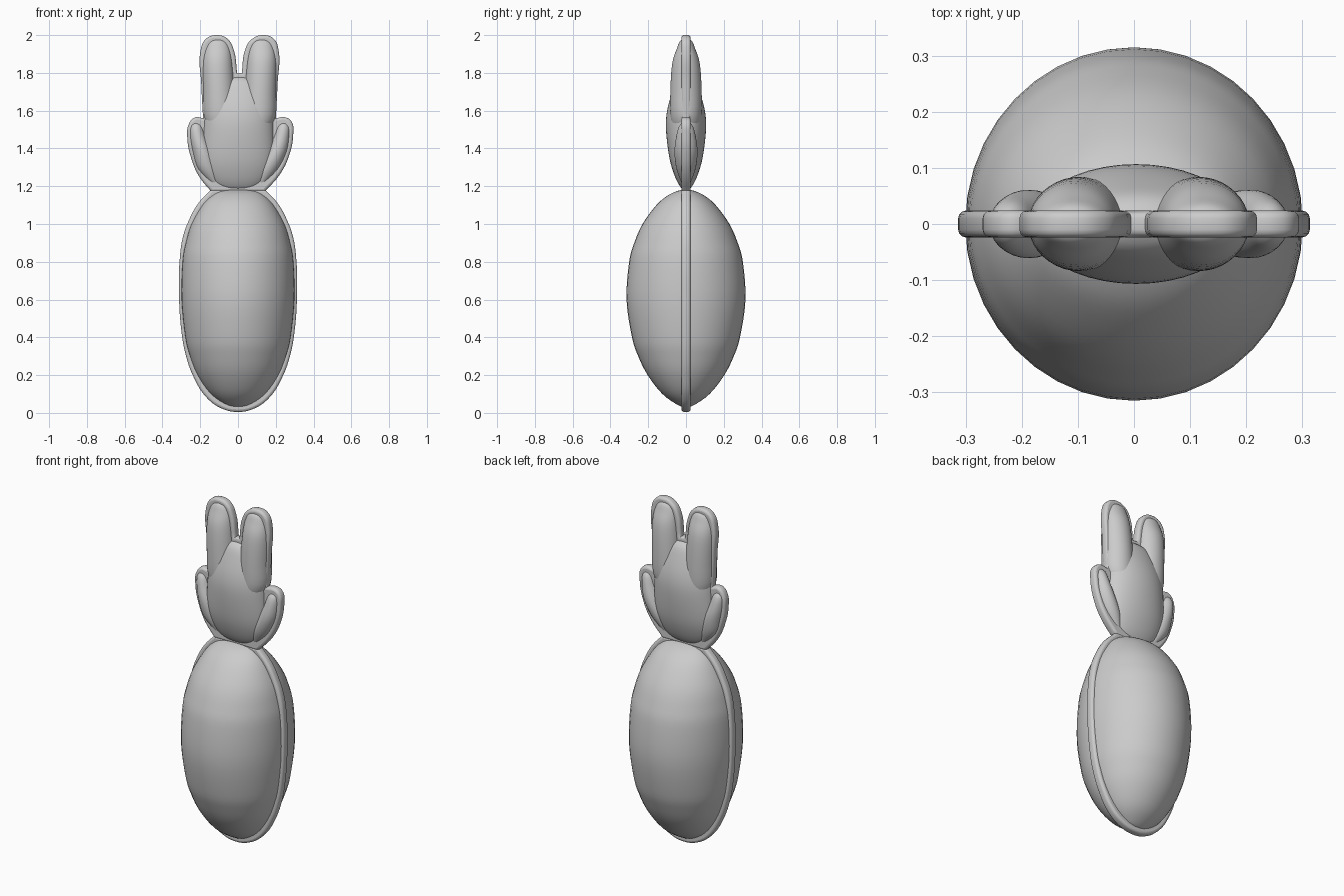
import bpy, bmesh, math

if "Cube" in bpy.data.objects:
    bpy.data.objects.remove(bpy.data.objects["Cube"])


def smooth_path(pts, n=4):
    """Catmull-Rom resampling of a list of tuples."""
    out = []
    for i in range(len(pts) - 1):
        p0, p1 = pts[max(i - 1, 0)], pts[i]
        p2, p3 = pts[i + 1], pts[min(i + 2, len(pts) - 1)]
        for k in range(n):
            t = k / n
            out.append([0.5 * (2 * b + (c - a) * t + (2 * a - 5 * b + 4 * c - d) * t * t
                               + (3 * b - a - 3 * c + d) * t ** 3)
                        for a, b, c, d in zip(p0, p1, p2, p3)])
    out.append(list(pts[-1]))
    return out


def loft(name, stations, sides=40):
    """Puffy volume from elliptical rings: (x, z, half width, half depth)."""
    bm = bmesh.new()
    rings = []
    for x, z, rx, ry in smooth_path(stations):
        rings.append([bm.verts.new((x + max(rx, .002) * math.cos(a), max(ry, .002) * math.sin(a), z))
                      for a in (2 * math.pi * i / sides for i in range(sides))])
    for r, s in zip(rings, rings[1:]):
        for i in range(sides):
            j = (i + 1) % sides
            bm.faces.new((r[i], r[j], s[j], s[i]))
    bm.faces.new(rings[0][::-1])
    bm.faces.new(rings[-1])
    me = bpy.data.meshes.new(name)
    bm.to_mesh(me)
    bm.free()
    ob = bpy.data.objects.new(name, me)
    bpy.context.collection.objects.link(ob)
    finish(ob)


def rim(name, outline, corners=(), half=0.024):
    """Flat rounded-edge plate following an outline in the XZ plane."""
    cu = bpy.data.curves.new(name, 'CURVE')
    cu.dimensions, cu.fill_mode = '2D', 'BOTH'
    cu.resolution_u, cu.bevel_resolution = 5, 2
    cu.extrude, cu.bevel_depth, cu.offset = half - 0.014, 0.014, -0.014
    sp = cu.splines.new('BEZIER')
    sp.bezier_points.add(len(outline) - 1)
    sp.use_cyclic_u = True
    for i, (bp, p) in enumerate(zip(sp.bezier_points, outline)):
        bp.co = (p[0], p[1], 0)
        bp.handle_left_type = bp.handle_right_type = 'VECTOR' if i in corners else 'AUTO'
    ob = bpy.data.objects.new(name, cu)
    bpy.context.collection.objects.link(ob)
    ob.rotation_euler.x = math.pi / 2
    bpy.ops.object.select_all(action='DESELECT')
    ob.select_set(True)
    bpy.context.view_layer.objects.active = ob
    bpy.ops.object.convert(target='MESH')
    finish(bpy.context.view_layer.objects.active)


def finish(ob):
    bpy.ops.object.select_all(action='DESELECT')
    ob.select_set(True)
    bpy.context.view_layer.objects.active = ob
    bpy.ops.object.shade_smooth_by_angle(angle=math.radians(40))


# Root body: round bulge
loft("root_body", [(0, z, rx, ry) for z, rx, ry in (
    (.03, 0, 0), (.04, .06, .04), (.1, .145, .125), (.2, .215, .203), (.3, .255, .253),
    (.4, .28, .286), (.6, .3, .315), (.8, .295, .301), (.9, .278, .274), (1.0, .247, .23),
    (1.1, .19, .157), (1.15, .14, .098), (1.175, .09, .045), (1.185, 0, 0))])

# Root rim: thin seam around the silhouette
side = [(.09, .025), (.17, .085), (.235, .19), (.275, .3), (.298, .42), (.313, .65),
        (.308, .82), (.292, .93), (.26, 1.02), (.21, 1.11), (.14, 1.185)]
rim("root_rim", [(0, .005)] + side + [(-x, z) for x, z in reversed(side)], corners=(11, 12))

# Leaf rim: thin seam around the four leaves
leaf_outline = [
    (.14, 1.17), (.22, 1.26), (.27, 1.36), (.292, 1.47), (.285, 1.54), (.25, 1.565), (.2, 1.56),
    (.21, 1.75), (.215, 1.92), (.19, 1.98), (.135, 2.0), (.075, 1.98), (.04, 1.93), (.02, 1.8),
    (-.005, 1.8), (-.022, 1.92), (-.055, 1.98), (-.11, 2.0), (-.17, 1.98), (-.2, 1.91),
    (-.195, 1.75), (-.185, 1.56), (-.225, 1.565), (-.26, 1.53), (-.268, 1.45), (-.245, 1.34),
    (-.205, 1.25), (-.14, 1.17)]
rim("leaf_rim", leaf_outline, corners=(0, 6, 13, 14, 21, 27))

# Central leaf bulge
loft("leaf_centre", [
    (0, 1.18, 0, 0), (0, 1.19, .09, .025), (0, 1.25, .155, .058), (0, 1.35, .19, .088),
    (.003, 1.5, .188, .106), (.005, 1.6, .178, .1), (.006, 1.7, .15, .072),
    (.006, 1.76, .09, .045), (.006, 1.79, 0, 0)])

# Tall and short leaf bulges on each side
for label, s, tx, sx in (("left", -1, .108, .222), ("right", 1, .125, .24)):
    loft("tall_leaf_" + label, [
        (s * .09, 1.45, .03, .05), (s * (tx - .015), 1.55, .085, .08), (s * (tx - .007), 1.7, .085, .083),
        (s * tx, 1.85, .08, .073), (s * tx, 1.93, .067, .048), (s * tx, 1.97, .045, .03),
        (s * tx, 1.985, 0, 0)])
    loft("short_leaf_" + label, [
        (s * .12, 1.21, .02, .02), (s * .16, 1.29, .055, .05), (s * (sx - .035), 1.38, .055, .061),
        (s * (sx - .01), 1.46, .044, .052), (s * sx, 1.52, .032, .035), (s * sx, 1.55, 0, 0)])
